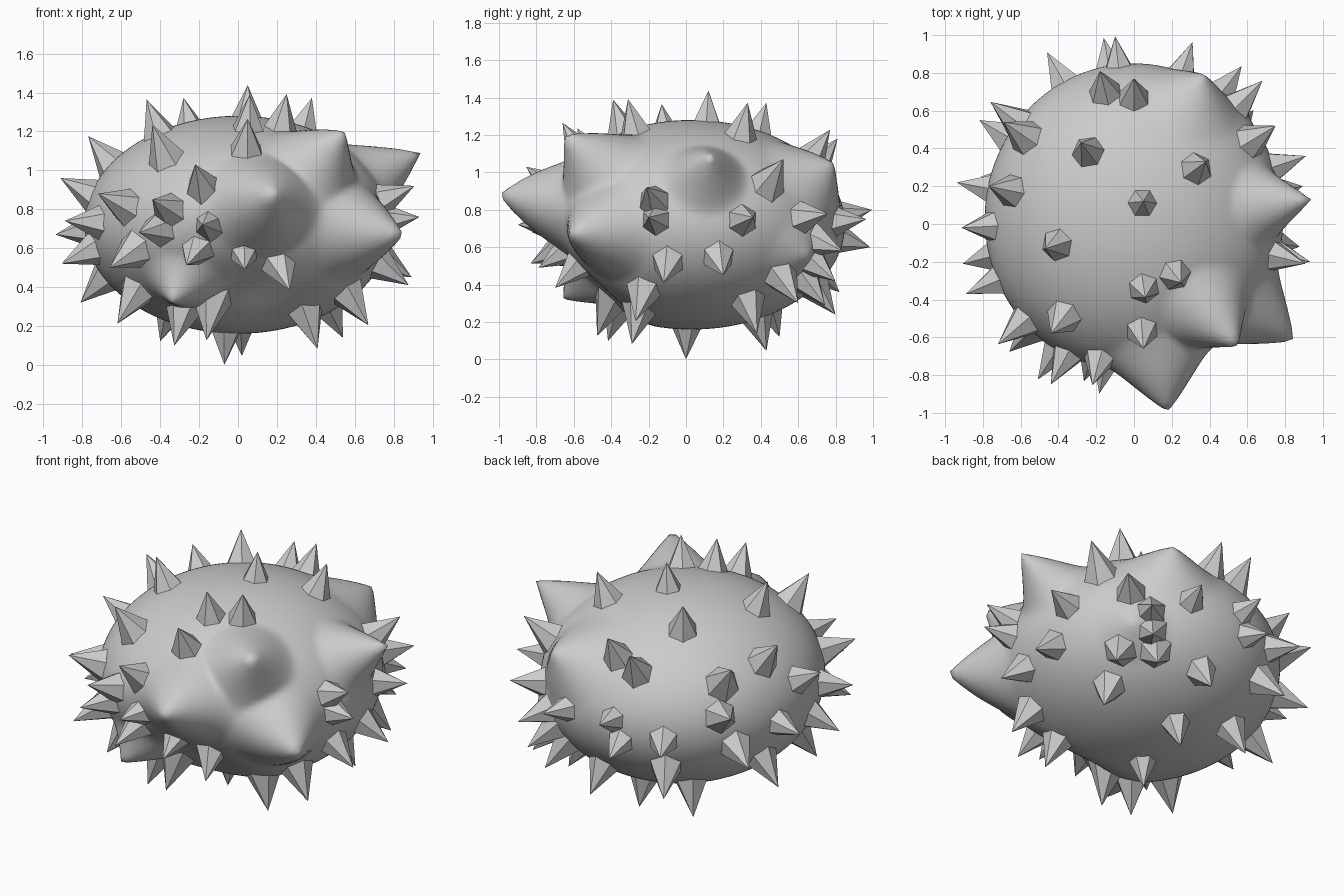
import bpy
import bmesh
import math
from mathutils import Vector, Matrix

cube = bpy.data.objects.get("Cube")
if cube:
    bpy.data.objects.remove(cube)

CENTRE = Vector((0, .03, .72))
BODY = Vector((.79, .82, .56))      # body radii
TIPS = Vector((.95, .97, .72))      # radii of the shell the spike tips touch
POWER = 2.25                        # the shell is slightly boxier than the body

grey = bpy.data.materials.new("plain grey")
grey.use_nodes = True
colour = (.6, .6, .6, 1)
grey.diffuse_color = colour
grey.node_tree.nodes["Principled BSDF"].inputs["Base Color"].default_value = colour


def add_object(name, bm):
    mesh = bpy.data.meshes.new(name)
    bm.to_mesh(mesh)
    bm.free()
    mesh.materials.append(grey)
    obj = bpy.data.objects.new(name, mesh)
    bpy.context.collection.objects.link(obj)
    return obj


def shell_radius(direction, radii):
    return 1 / math.sqrt(sum((d / r) ** 2 for d, r in zip(direction, radii)))


# The throat under the snout is drawn in
THROAT = Vector((.1, -.85, -.42)).normalized()


def throat_depth(direction):
    near = max(0, 1 - direction.angle(THROAT) / .8)
    return .13 * near * near * (3 - 2 * near)


# Smooth points pulled out of the body: tip and angular half width
horns = {
    "snout": ((.18, -1, .88), .4),
    "upper_horn": ((.55, -.65, 1.2), .38),
    "side_horn": ((.85, -.62, .67), .38),
    "shoulder_horn": ((.94, .13, 1.09), .32),
    "rear_horn": ((.37, .79, 1.05), .4),
    "chin_horn": ((-.34, -.66, .32), .3),
    "hip_horn": ((.56, .66, .55), .28),
}

# Body: stretched sphere with the smooth points
bm = bmesh.new()
bmesh.ops.create_icosphere(bm, subdivisions=6, radius=1)
pulls = []
for tip, width in horns.values():
    offset = Vector(tip) - CENTRE
    axis = offset.normalized()
    base = shell_radius(axis, BODY) - throat_depth(axis)
    pulls.append((axis, offset.length - base, width))
for v in bm.verts:
    direction = v.co.normalized()
    radius = shell_radius(direction, BODY) - throat_depth(direction)
    extra = 0
    for axis, height, width in pulls:
        fall = max(0, 1 - direction.angle(axis) / width)
        extra = max(extra, height * fall ** 1.6)
    v.co = CENTRE + direction * (radius + extra)
body = add_object("body", bm)
body.data.shade_smooth()

# Spike tips, grouped by the side they grow from, as two coordinates each
top = [(.05, .12), (-.28, .43), (.38, .33), (-.47, -.13), (.25, -.31),
       (.06, -.39), (.05, -.66), (-.44, -.58), (-.77, .2), (-.69, .54),
       (.75, .52), (0, .77), (-.18, .81)]
bottom = [(-.07, 0), (.41, -.29), (.02, .43), (-.17, -.5), (-.33, -.42),
          (.54, .38), (.67, -.27), (-.62, -.4), (-.4, .5)]
front = [(-.22, 1.03), (-.72, .88), (-.44, .85), (-.51, .68), (-.19, .72),
         (.04, .46), (.3, .34), (-.66, .5), (-.28, .5)]
back = [(-.46, .66), (-.16, .6), (-.1, .8), (.31, .75), (.57, .58), (.53, .42),
        (.45, .29), (.1, .24), (-.42, .36), (-.76, .88), (.68, .78)]
left = [(-.21, .92), (-.2, .76), (.36, .76), (-.12, .41), (.2, .45), (.6, .3)]
right = [(.22, .67), (-.02, .96), (-.21, .52), (-.37, .74), (.25, .32), (.55, .55)]
sides = [(2, 1, top), (2, -1, bottom), (1, -1, front),
         (1, 1, back), (0, 1, left), (0, -1, right)]


def spike_tip(axis, sign, pair):
    """Finish a tip by finding its third coordinate on the outer shell."""
    known = [i for i in range(3) if i != axis]
    unit = [0, 0, 0]
    for i, value in zip(known, pair):
        unit[i] = (value - CENTRE[i]) / TIPS[i]
    rest = 1 - sum(abs(u) ** POWER for u in unit)
    unit[axis] = sign * max(rest, .01) ** (1 / POWER)
    tip = Vector([u * r for u, r in zip(unit, TIPS)])
    return tip - tip.normalized() * throat_depth(tip.normalized())


# Spikes: six-sided flat cones standing square to the body
LENGTH, WIDTH = .29, .135
bm = bmesh.new()
for axis, sign, pairs in sides:
    for pair in pairs:
        tip = spike_tip(axis, sign, pair)
        normal = Vector([t / r ** 2 for t, r in zip(tip, BODY)]).normalized()
        middle = CENTRE + tip - normal * LENGTH / 2
        turn = normal.to_track_quat("Z", "Y").to_matrix().to_4x4()
        bmesh.ops.create_cone(bm, cap_ends=True, segments=6, radius1=WIDTH,
                              radius2=0, depth=LENGTH,
                              matrix=Matrix.Translation(middle) @ turn)
bmesh.ops.remove_doubles(bm, verts=bm.verts, dist=.0001)
add_object("spikes", bm)
